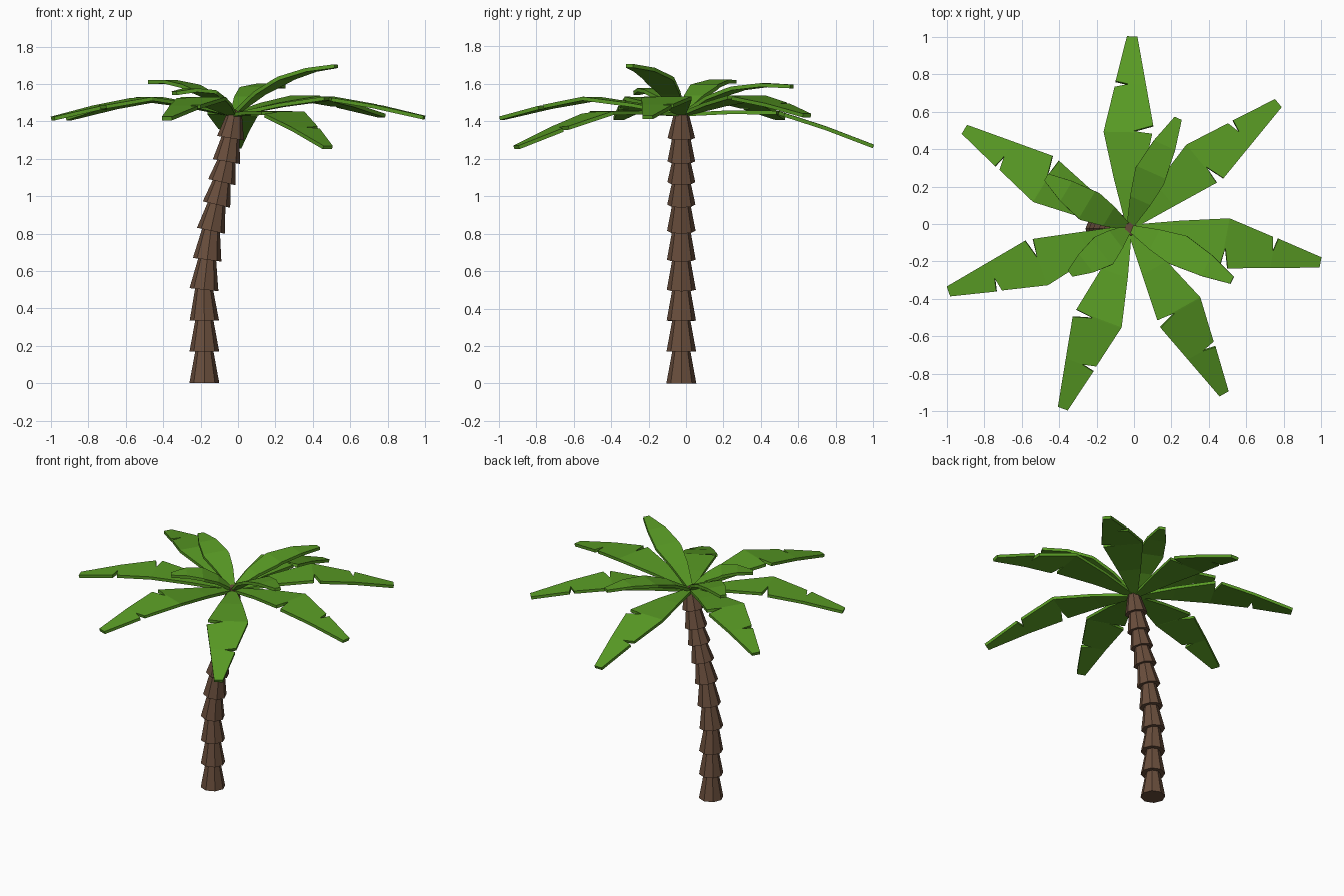
import bpy, bmesh, math
from mathutils import Vector

if "Cube" in bpy.data.objects:
    bpy.data.objects.remove(bpy.data.objects["Cube"])


def material(name, color):
    m = bpy.data.materials.new(name)
    m.diffuse_color = (*color, 1)
    m.use_nodes = True
    m.node_tree.nodes["Principled BSDF"].inputs["Base Color"].default_value = m.diffuse_color
    return m


BARK = material("bark", (0.14, 0.075, 0.045))
LEAF = material("leaf", (0.10, 0.33, 0.018))


def add_object(name, bm, mat):
    bmesh.ops.recalc_face_normals(bm, faces=bm.faces[:])
    me = bpy.data.meshes.new(name)
    bm.to_mesh(me)
    bm.free()
    me.materials.append(mat)
    ob = bpy.data.objects.new(name, me)
    bpy.context.collection.objects.link(ob)
    return ob


def interp(pts, u):
    for (a, va), (b, vb) in zip(pts, pts[1:]):
        if u <= b:
            return va + (vb - va) * (u - a) / (b - a)
    return pts[-1][1]


# Trunk: stacked flared segments following a leaning path (x, z)
path = [(-.18, 0), (-.18, .17), (-.18, .335), (-.182, .5), (-.165, .66), (-.145, .815),
        (-.115, .955), (-.087, 1.075), (-.062, 1.185), (-.04, 1.31), (-.015, 1.46)]
bm = bmesh.new()
for i, (a, b) in enumerate(zip(path, path[1:])):
    p, q = Vector((a[0], -.025, a[1])), Vector((b[0], -.025, b[1]))
    axis = (q - p).normalized()
    side = Vector((0, 1, 0)).cross(axis)
    r0 = .08 - .0008 * i
    r1 = .046 if i < 9 else .035
    rings = []
    for c, r in ((p, r0), (q + axis * (.015 if i < 9 else 0), r1)):
        rings.append([bm.verts.new(c + side * r * math.cos(k * math.pi / 4)
                                   + Vector((0, r * math.sin(k * math.pi / 4), 0)))
                      for k in range(8)])
    for k in range(8):
        n = (k + 1) % 8
        bm.faces.new((rings[0][k], rings[0][n], rings[1][n], rings[1][k]))
    bm.faces.new(rings[0][::-1])
    bm.faces.new(rings[1])
add_object("trunk", bm, BARK)

# Frond outlines (distance along, sideways) and arch (distance along, height)
LONG = dict(
    left=[(0, .015), (.25, .085), (.5, .145), (.735, .09), (.75, .015), (.765, .085), (1, .028)],
    right=[(0, -.015), (.25, -.065), (.495, -.115), (.505, -.015), (.535, -.12), (1, -.028)],
    arch=[(0, 0), (.25, .05), (.5, .085), (.75, .04), (1, -.02)])
SHORT = dict(
    left=[(0, .015), (.25, .065), (.48, .10), (.75, .07), (1, .02)],
    right=[(0, -.015), (.25, -.055), (.45, -.075), (.75, -.055), (1, -.022)],
    arch=[(0, 0), (.25, .05), (.5, .065), (.75, .045), (1, 0)])
ROOT = Vector((-.025, -.02, 1.435))


def frond(name, shape, tip):
    d = Vector(tip) - ROOT
    rise = d.z - shape["arch"][-1][1]
    d.z = 0
    across = Vector((-d.y, d.x, 0)).normalized()
    us = sorted({u for key in shape for u, _ in shape[key]})
    bm = bmesh.new()
    rows = []
    for u in us:
        c = ROOT + d * u + Vector((0, 0, interp(shape["arch"], u) + rise * u))
        rows.append([bm.verts.new(c + across * interp(shape[s], u)) for s in ("left", "right")])
    for a, b in zip(rows, rows[1:]):
        bm.faces.new((a[0], a[1], b[1], b[0]))
    ob = add_object(name, bm, LEAF)
    mod = ob.modifiers.new("thickness", "SOLIDIFY")
    mod.thickness = .02
    mod.offset = 0


# Long drooping fronds
for i, tip in enumerate([(-.01, 1, 1.265), (.77, .645, 1.43), (.995, -.205, 1.42), (.48, -.905, 1.26),
                         (-.38, -.985, 1.415), (-.99, -.36, 1.415), (-.905, .505, 1.415)]):
    frond(f"long_frond_{i + 1}", LONG, tip)

# Short upright fronds
for i, tip in enumerate([(-.47, .25, 1.61), (.235, .565, 1.585), (.525, -.3, 1.695), (-.34, -.265, 1.55)]):
    frond(f"short_frond_{i + 1}", SHORT, tip)
